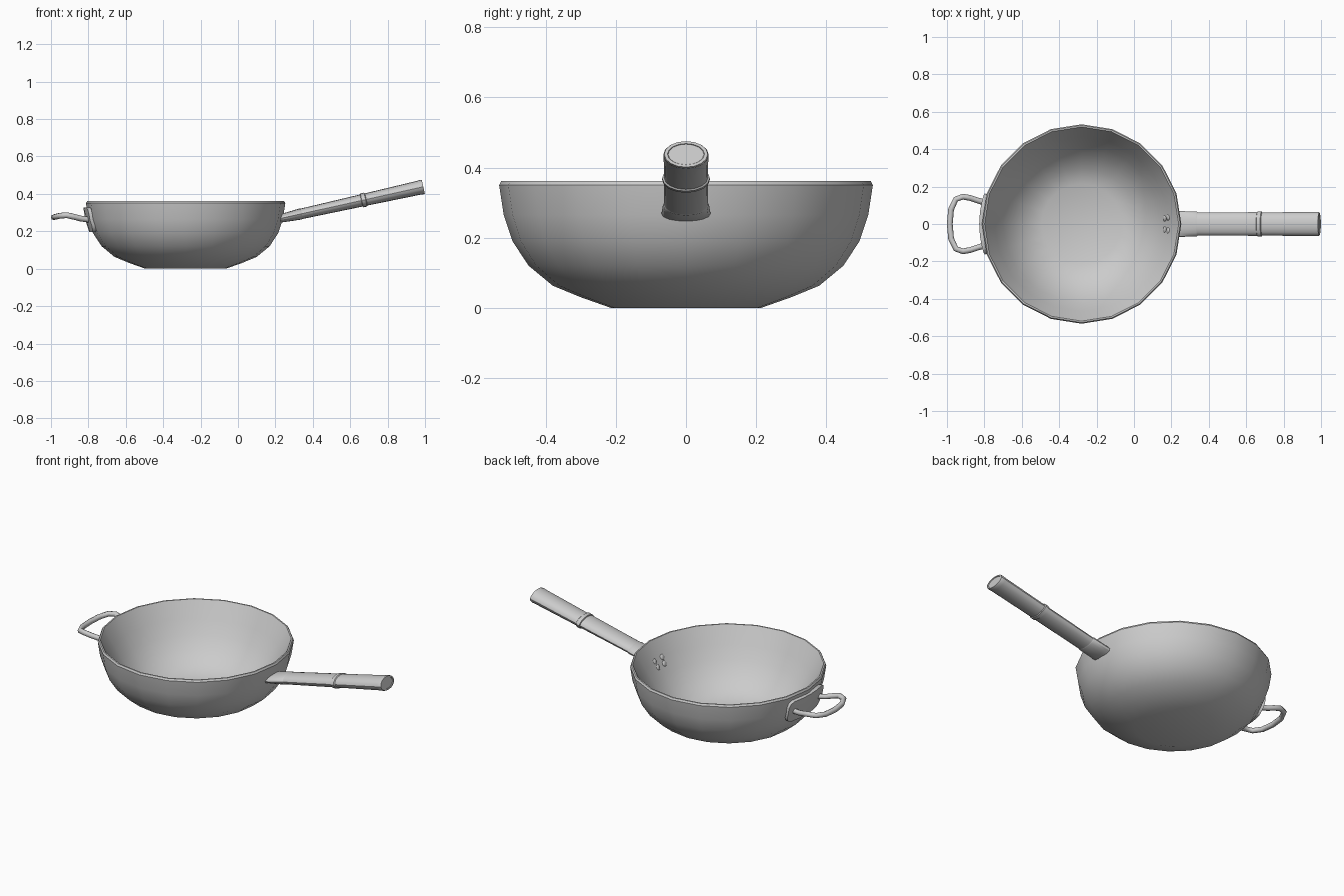
import bpy, bmesh, math

if "Cube" in bpy.data.objects:
    bpy.data.objects.remove(bpy.data.objects["Cube"])

CX = -0.28      # bowl centre
SIDES = 20


def make_object(name, rings, angle=35):
    """Skin a sequence of vertex rings into one capped mesh."""
    bm = bmesh.new()
    loops = [[bm.verts.new(p) for p in r] for r in rings]
    for a, b in zip(loops, loops[1:]):
        n = len(a)
        for i in range(n):
            j = (i + 1) % n
            bm.faces.new((a[i], a[j], b[j], b[i]))
    bm.faces.new(loops[0][::-1])
    bm.faces.new(loops[-1])
    bmesh.ops.recalc_face_normals(bm, faces=bm.faces[:])
    me = bpy.data.meshes.new(name)
    bm.to_mesh(me)
    bm.free()
    ob = bpy.data.objects.new(name, me)
    bpy.context.collection.objects.link(ob)
    smooth(ob, angle)
    return ob


def smooth(ob, angle):
    bpy.ops.object.select_all(action='DESELECT')
    ob.select_set(True)
    bpy.context.view_layer.objects.active = ob
    bpy.ops.object.shade_smooth_by_angle(angle=math.radians(angle))


# Bowl: outer wall, rim, then inner wall sloping down to the floor
outer = [(0.215, 0.0), (0.30, 0.03), (0.38, 0.063), (0.449, 0.12),
         (0.495, 0.19), (0.520, 0.265), (0.533, 0.35)]
inner = [(0.527, 0.361), (0.519, 0.361), (0.466, 0.265), (0.422, 0.19),
         (0.37, 0.125), (0.30, 0.065), (0.215, 0.03)]
rings = []
for r, z in outer + inner:
    rings.append([(CX + r * math.cos(2 * math.pi * i / SIDES),
                   r * math.sin(2 * math.pi * i / SIDES), z) for i in range(SIDES)])
make_object("bowl", rings, angle=35)


def wall_radius(z):
    for (r0, z0), (r1, z1) in zip(outer, outer[1:]):
        if z <= z1:
            return r0 + (r1 - r0) * (z - z0) / (z1 - z0)
    return outer[-1][0]


# Long handle: oval sections along a rising axis
TILT = math.atan(0.222)
START = (0.22, 0.267)


def oval(x, hy, hz, n=16):
    zc = START[1] + (x - START[0]) * math.tan(TILT)
    out = []
    for i in range(n):
        a = 2 * math.pi * i / n
        h = hz * math.sin(a)
        out.append((x - h * math.sin(TILT), hy * math.cos(a), zc + h * math.cos(TILT)))
    return out


def lofted(name, sections):
    return make_object(name, [oval(*s) for s in sections], angle=32)


lofted("handle_socket", [(0.215, 0.071, 0.021), (0.25, 0.069, 0.024),
                         (0.335, 0.066, 0.030), (0.341, 0.062, 0.028)])
lofted("handle_neck", [(0.33, 0.062, 0.028), (0.67, 0.063, 0.033)])
lofted("handle_band", [(0.659, 0.062, 0.032), (0.662, 0.068, 0.038),
                       (0.682, 0.068, 0.038), (0.686, 0.062, 0.032)])
lofted("handle_grip", [(0.675, 0.062, 0.033), (0.965, 0.064, 0.038),
                       (0.980, 0.065, 0.040), (0.991, 0.062, 0.038),
                       (0.991, 0.053, 0.031), (0.988, 0.051, 0.030)])

# Four flat rivets on the inner wall, below the rim
for x, z, hy in [(0.182, 0.267, 0.036), (0.164, 0.235, 0.031)]:
    for s in (-1, 1):
        t = math.radians(30)
        rivet = []
        for d, r in [(0.012, 0.017), (0.0, 0.017), (-0.004, 0.013)]:
            ring = []
            for i in range(10):
                a = 2 * math.pi * i / 10
                h = r * math.sin(a)
                ring.append((x + d * math.cos(t) + h * math.sin(t),
                             s * hy + r * math.cos(a),
                             z - d * math.sin(t) + h * math.cos(t)))
            rivet.append(ring)
        make_object("rivet", rivet, angle=50)

# Curved mounting plate with rounded ends on the left wall
columns = []
for y_fac, inset in [(-1, 0.035), (-0.93, 0.012), (-0.8, 0), (-0.4, 0), (0, 0),
                     (0.4, 0), (0.8, 0), (0.93, 0.012), (1, 0.035)]:
    th = math.pi + y_fac * math.radians(17.5)
    zs = [0.195 + inset, 0.26, 0.328 - inset]
    prof = [(wall_radius(z) + 0.018, z) for z in zs]
    prof += [(wall_radius(z) - 0.015, z) for z in reversed(zs)]
    columns.append([(CX + r * math.cos(th), r * math.sin(th), z) for r, z in prof])
make_object("side_handle_plate", columns, angle=35)

# Loop handle: round bar swept along a mirrored path
half = [(-0.79, 0.112, 0.262), (-0.84, 0.127, 0.268), (-0.875, 0.139, 0.277),
        (-0.915, 0.146, 0.286), (-0.953, 0.132, 0.283), (-0.978, 0.078, 0.277)]
path = half + [(-0.985, 0.0, 0.275)] + [(x, -y, z) for x, y, z in reversed(half)]
cu = bpy.data.curves.new("side_handle_loop", 'CURVE')
cu.dimensions = '3D'
cu.bevel_depth = 0.0155
cu.bevel_resolution = 2
cu.use_fill_caps = True
sp = cu.splines.new('POLY')
sp.points.add(len(path) - 1)
for p, co in zip(sp.points, path):
    p.co = (*co, 1)
loop = bpy.data.objects.new("side_handle_loop", cu)
bpy.context.collection.objects.link(loop)
bpy.ops.object.select_all(action='DESELECT')
loop.select_set(True)
bpy.context.view_layer.objects.active = loop
bpy.ops.object.convert(target='MESH')
smooth(bpy.context.view_layer.objects.active, 50)
